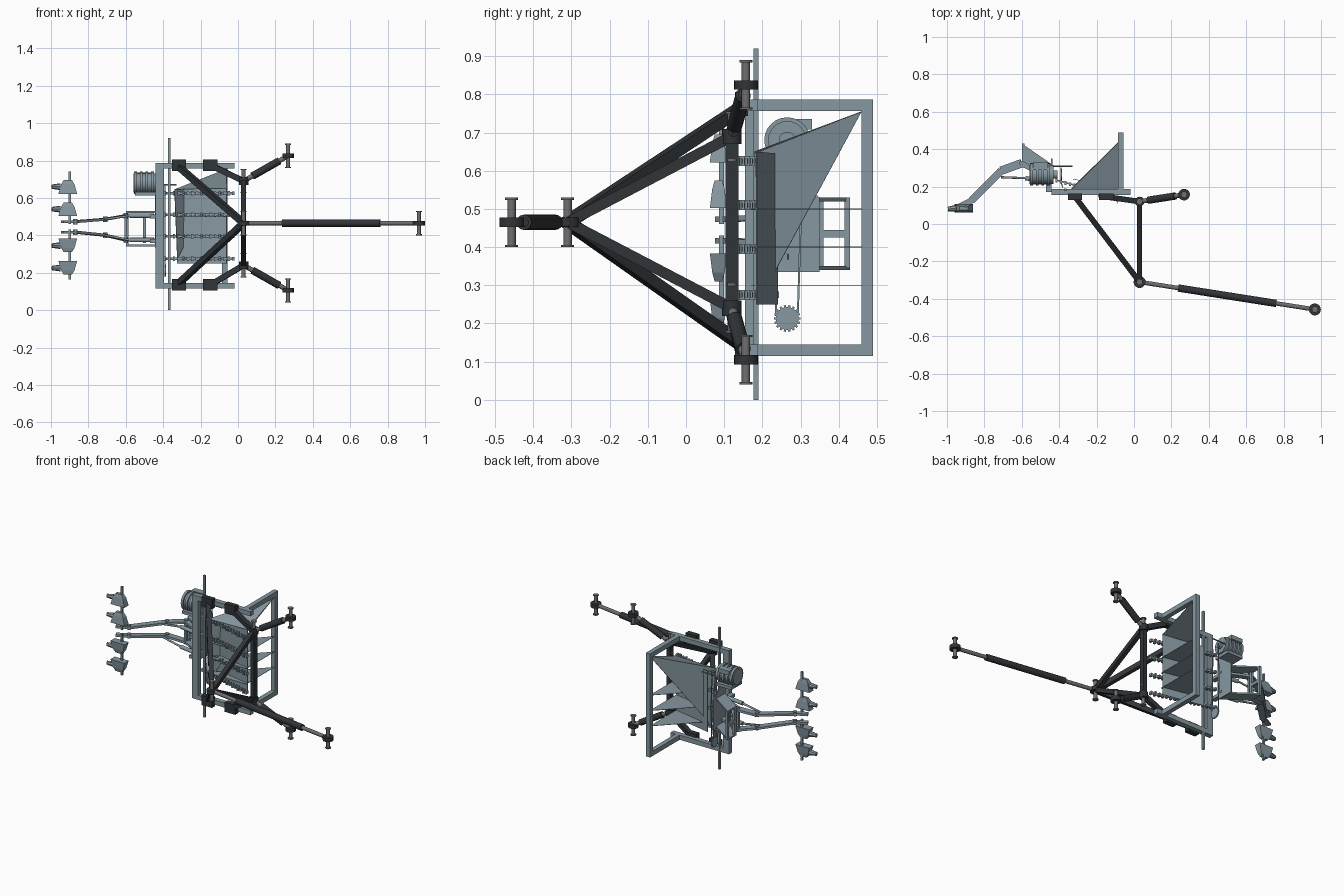
import bpy, bmesh, math
from mathutils import Vector, Matrix

if "Cube" in bpy.data.objects:
    bpy.data.objects.remove(bpy.data.objects["Cube"])


def material(name, color):
    m = bpy.data.materials.new(name)
    m.diffuse_color = (*color, 1)
    m.use_nodes = True
    m.node_tree.nodes["Principled BSDF"].inputs["Base Color"].default_value = m.diffuse_color
    return m


STEEL = material("steel_blue", (0.24, 0.31, 0.35))
BLACK = material("black_paint", (0.03, 0.035, 0.04))
PIN = material("pin_grey", (0.16, 0.16, 0.17))


def finish(name, bm, mat, smooth=False):
    bmesh.ops.recalc_face_normals(bm, faces=bm.faces[:])
    me = bpy.data.meshes.new(name)
    bm.to_mesh(me)
    bm.free()
    me.materials.append(mat)
    ob = bpy.data.objects.new(name, me)
    bpy.context.collection.objects.link(ob)
    if smooth:
        bpy.ops.object.select_all(action='DESELECT')
        ob.select_set(True)
        bpy.context.view_layer.objects.active = ob
        bpy.ops.object.shade_smooth_by_angle()
    return ob


def add_box(bm, lo, hi):
    lo, hi = Vector(lo), Vector(hi)
    m = Matrix.Translation((lo + hi) / 2) @ Matrix.Diagonal((*(hi - lo), 1))
    bmesh.ops.create_cube(bm, size=1, matrix=m)


def add_rod(bm, p, q, r, r2=None, n=14):
    p, q = Vector(p), Vector(q)
    d = q - p
    m = Matrix.Translation((p + q) / 2) @ d.to_track_quat('Z', 'Y').to_matrix().to_4x4()
    bmesh.ops.create_cone(bm, cap_ends=True, segments=n, radius1=r,
                          radius2=r if r2 is None else r2, depth=d.length, matrix=m)


def add_bar(bm, p, q, w, h):
    p, q = Vector(p), Vector(q)
    d = q - p
    m = (Matrix.Translation((p + q) / 2) @ d.to_track_quat('Z', 'Y').to_matrix().to_4x4()
         @ Matrix.Diagonal((w, h, d.length, 1)))
    bmesh.ops.create_cube(bm, size=1, matrix=m)


def boxes(name, items, mat=STEEL):
    bm = bmesh.new()
    for lo, hi in items:
        add_box(bm, lo, hi)
    return finish(name, bm, mat)


def rods(name, items, mat=STEEL, n=14):
    bm = bmesh.new()
    for it in items:
        add_rod(bm, *it, n=n)
    return finish(name, bm, mat, True)


def bars(name, items, mat=STEEL):
    bm = bmesh.new()
    for it in items:
        add_bar(bm, *it)
    return finish(name, bm, mat)


def sheet(name, verts, faces, t=0.003):
    bm = bmesh.new()
    vs = [bm.verts.new(v) for v in verts]
    for f in faces:
        bm.faces.new([vs[i] for i in f])
    ob = finish(name, bm, STEEL)
    s = ob.modifiers.new("thickness", 'SOLIDIFY')
    s.thickness, s.offset = t, 0
    return ob


def pin(name, x, y, z, half=0.062):
    rods(name, [((x, y, z - half), (x, y, z + half), 0.011)]
         + [((x, y, z + s * half - 0.003), (x, y, z + s * half + 0.003), 0.017) for s in (-1, 1)], PIN)


ZM = 0.455                                   # height of the mirror plane
# main frame: top and bottom L beams, two posts, long upright rod
frame = []
for z in (0.115, 0.757):
    frame += [((-0.44, 0.155, z), (-0.02, 0.187, z + 0.03)),
              ((-0.085, 0.187, z), (-0.055, 0.49, z + 0.03))]
frame += [((-0.44, 0.155, 0.145), (-0.395, 0.187, 0.757)),
          ((-0.085, 0.46, 0.145), (-0.055, 0.49, 0.757))]
boxes("main_frame", frame)
boxes("upright_rod", [((-0.375, 0.177, 0), (-0.362, 0.19, 0.92))])

# hitch: clamps and dark tubes, mirrored about the middle height
hub = Vector((0.03, -0.31, 0.465))
clamps, tubes = [], []
for s in (-1, 1):
    zc, zj = ZM + s * 0.32, 0.465 + s * 0.225
    for x in (-0.315, -0.148):
        clamps.append(((x - 0.038, 0.128, zc - 0.031), (x + 0.038, 0.162, zc + 0.031)))
    joint = (0.03, 0.12, zj)
    tubes += [((-0.315, 0.145, zc - s * 0.01), hub, 0.03, 0.03),
              (joint, hub, 0.028, 0.028),
              ((-0.148, 0.145, zc), joint, 0.03, 0.03)]
    # lower link arm: grey ends, dark sleeve, eye and pin
    end = Vector((0.268, 0.157, 0.465 + s * 0.36))
    a = Vector(joint)
    side = "upper" if s > 0 else "lower"
    rods(side + "_link_rod", [(a, end, 0.013)], PIN)
    rods(side + "_link_sleeve", [(a.lerp(end, 0.2), a.lerp(end, 0.8), 0.02)], BLACK)
    rods(side + "_link_eye", [(end - Vector((0, 0, 0.012)), end + Vector((0, 0, 0.012)), 0.031)], BLACK, 20)
    pin(side + "_link_pin", *end)
    rods(side + "_joint_collar", [((0.03, 0.12, zj - 0.02), (0.03, 0.12, zj + 0.02), 0.026)], BLACK)
    pin(side + "_joint_pin", *joint)
boxes("frame_clamps", clamps, BLACK)
bars("hitch_tubes", tubes + [((0.03, 0.12, 0.24), (0.03, 0.12, 0.69), 0.026, 0.034)], BLACK)

# top link with turnbuckle sleeve
tip = Vector((0.967, -0.457, 0.465))
rods("top_link_rod", [(hub, tip, 0.012)], PIN)
rods("top_link_sleeve", [(hub.lerp(tip, 0.22), hub.lerp(tip, 0.78), 0.02)], BLACK)
for n, p in (("hub", hub), ("tip", tip)):
    rods(n + "_eye", [(p - Vector((0, 0, 0.012)), p + Vector((0, 0, 0.012)), 0.032)], BLACK, 20)
    pin(n + "_pin", *p)

# collecting chute: panel, twisted wing and flat shelves
sheet("back_panel", [(-0.06, 0.185, 0.25), (-0.325, 0.24, 0.25), (-0.325, 0.24, 0.645), (-0.06, 0.185, 0.65)],
      [(0, 1, 2, 3)])
sheet("chute_wing", [(-0.06, 0.46, 0.755), (-0.34, 0.18, 0.645), (-0.325, 0.2, 0.275), (-0.06, 0.18, 0.65)],
      [(0, 1, 2), (0, 1, 3)], 0.002)
for i, z in enumerate((0.5, 0.4, 0.3)):
    sheet(f"chute_shelf_{i + 1}", [(-0.345, 0.17, z), (-0.06, 0.17, z), (-0.06, 0.46, z)], [(0, 1, 2)], 0.002)

# four slanted picking chains with tines
for k, z in enumerate((0.625, 0.51, 0.395, 0.275)):
    a, b = Vector((-0.415, 0.235, z)), Vector((-0.025, 0.125, z))
    bm = bmesh.new()
    add_bar(bm, a, b, 0.008, 0.012)
    for i in range(17):
        p = a.lerp(b, i / 16)
        w = 0.013 if i % 2 else 0.009
        add_box(bm, p - Vector((0.006, 0.012, w)), p + Vector((0.006, 0.008, w)))
        if i % 4 == 1:
            add_rod(bm, p, p + Vector((0.01, -0.035, 0)), 0.004, 0.002, 6)
    finish(f"picking_chain_{k + 1}", bm, STEEL)

# motor unit: round finned body, outlet, shaft
rods("motor_fins", [((-0.555 + 0.03 * i, 0.265, 0.68), (-0.54 + 0.03 * i, 0.265, 0.68), 0.06)
                    for i in range(4)], STEEL, 24)
rods("motor_body", [((-0.56, 0.265, 0.68), (-0.43, 0.265, 0.68), 0.05),
                    ((-0.43, 0.265, 0.68), (-0.41, 0.265, 0.68), 0.022),
                    ((-0.43, 0.31, 0.67), (-0.33, 0.31, 0.67), 0.004)], STEEL, 24)
boxes("motor_outlet", [((-0.54, 0.29, 0.708), (-0.46, 0.33, 0.735)),
                       ((-0.55, 0.21, 0.612), (-0.44, 0.32, 0.632))])

# drive sprocket and chain
bm = bmesh.new()
c = Vector((-0.39, 0.265, 0.213))
add_rod(bm, c - Vector((0.004, 0, 0)), c + Vector((0.004, 0, 0)), 0.03, n=24)
for i in range(18):
    t = i * math.tau / 18
    d = Vector((0, math.cos(t), math.sin(t)))
    add_bar(bm, c + d * 0.026, c + d * 0.035, 0.005, 0.006)
finish("drive_sprocket", bm, STEEL)
bars("drive_chain", [((-0.39, 0.235, 0.22), (-0.39, 0.245, 0.65), 0.005, 0.005),
                     ((-0.39, 0.293, 0.225), (-0.39, 0.3, 0.45), 0.005, 0.005),
                     ((-0.39, 0.3, 0.45), (-0.39, 0.29, 0.67), 0.005, 0.005)])

# arm mounting carriage
sheet("mount_plate", [(-0.44, 0.23, 0.335), (-0.44, 0.35, 0.335), (-0.44, 0.35, 0.53), (-0.44, 0.23, 0.62)],
      [(0, 1, 2, 3)], 0.006)
for n, z in (("lower", 0.345), ("upper", 0.525)):
    sheet(n + "_gusset", [(-0.6, 0.34, z), (-0.6, 0.43, z), (-0.44, 0.32, z), (-0.44, 0.23, z)],
          [(0, 1, 2, 3)], 0.01)
boxes("mount_frame", [((-0.6, 0.34, 0.345), (-0.585, 0.36, 0.53)), ((-0.6, 0.415, 0.345), (-0.585, 0.43, 0.53)),
                      ((-0.6, 0.35, 0.425), (-0.585, 0.42, 0.445)),
                      ((-0.47, 0.17, 0.36), (-0.44, 0.25, 0.38)), ((-0.47, 0.17, 0.49), (-0.44, 0.25, 0.51))])

# pair of bent folding arms with cylinders
for n, za, zb in (("upper", 0.505, 0.473), ("lower", 0.375, 0.417)):
    zm = za * 0.4 + zb * 0.6
    pts = [(-0.44, 0.25, za), (-0.6, 0.325, za), (-0.71, 0.285, zm), (-0.87, 0.125, zb), (-0.94, 0.09, zb)]
    bars(n + "_folding_arm", [(p, q, w, 0.014) for p, q, w in zip(pts, pts[1:], (0.035, 0.045, 0.04, 0.03))])
    rods(n + "_arm_cylinder", [((-0.45, 0.225, za), (-0.58, 0.245, za), 0.012),
                               ((-0.58, 0.245, za), (-0.71, 0.25, zm), 0.006)])
    rods(n + "_arm_pivots", [((x, y, z - 0.014), (x, y, z + 0.014), 0.013)
                             for x, y, z in (pts[1], pts[2], pts[3])])
bars("arm_tie", [((-0.6, 0.32, 0.36), (-0.6, 0.32, 0.51), 0.015, 0.015),
                 ((-0.5, 0.27, 0.36), (-0.5, 0.27, 0.51), 0.015, 0.015)])

# guide scoops: tapered four-sided cups, two mirrored pairs, with side shank
for i, (z, s) in enumerate(((0.66, 1), (0.54, 1), (0.345, -1), (0.225, -1))):
    bm = bmesh.new()
    r = math.sqrt(2)
    for z0, z1, r0, r1 in ((-0.038, 0.012, 0.05, 0.036), (0.012, 0.035, 0.036, 0.022)):
        g = bmesh.ops.create_cone(bm, cap_ends=True, segments=4, radius1=r0 * r, radius2=r1 * r, depth=z1 - z0)
        bmesh.ops.transform(bm, verts=g["verts"], matrix=Matrix.Translation((-0.91, 0.085, z))
                            @ Matrix.Diagonal((1, 0.45, s, 1)) @ Matrix.Translation((0, 0, (z0 + z1) / 2))
                            @ Matrix.Rotation(math.pi / 4, 4, 'Z'))
    add_rod(bm, (-0.95, 0.085, z), (-0.995, 0.08, z), 0.018, 0.012, 8)
    finish(f"guide_scoop_{i + 1}", bm, STEEL)
boxes("scoop_posts", [((-0.905, 0.087, 0.46), (-0.893, 0.1, 0.74)), ((-0.905, 0.087, 0.165), (-0.893, 0.1, 0.43))])
